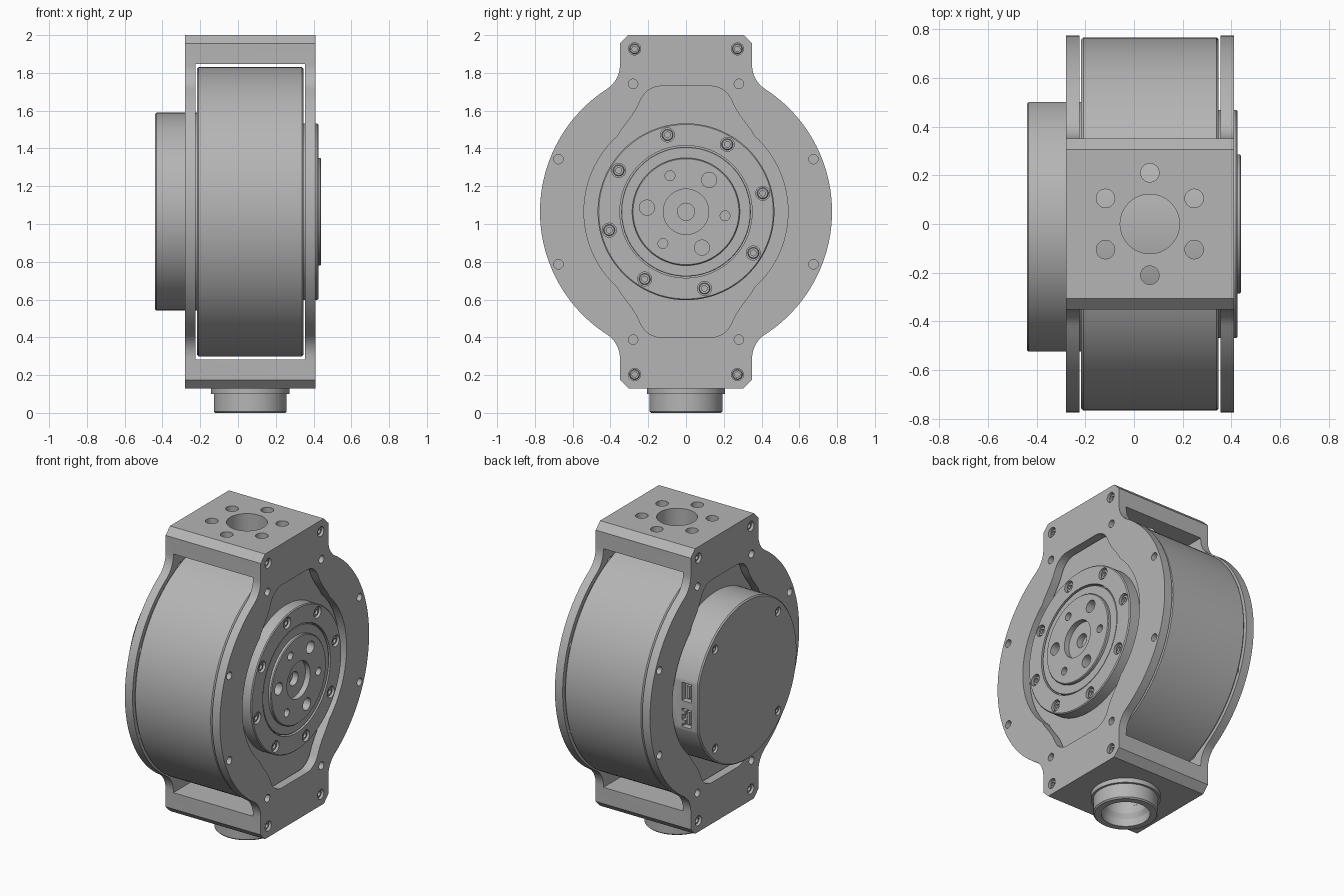
import bpy, bmesh
from math import sin, cos, pi, radians, sqrt, atan2
from mathutils import Vector

if "Cube" in bpy.data.objects:
    bpy.data.objects.remove(bpy.data.objects["Cube"], do_unlink=True)

metal = bpy.data.materials.new("grey_metal")
metal.use_nodes = True
metal.diffuse_color = (0.46, 0.46, 0.46, 1)
metal.node_tree.nodes["Principled BSDF"].inputs["Base Color"].default_value = (0.46, 0.46, 0.46, 1)

ZC = 1.065                    # height of the motor axis
X0, X1 = -0.285, 0.405        # outer faces of the frame
XM = (X0 + X1) / 2


def finish(name, bm):
    bmesh.ops.recalc_face_normals(bm, faces=bm.faces)
    mesh = bpy.data.meshes.new(name)
    bm.to_mesh(mesh)
    bm.free()
    mesh.materials.append(metal)
    ob = bpy.data.objects.new(name, mesh)
    bpy.context.collection.objects.link(ob)
    return ob


def add_lathe(bm, profile, centre, axis="X", segs=96):
    """Turn (radius, position) points around an axis; start and end at radius 0."""
    rings = []
    for r, t in profile:
        ring = []
        for i in range(segs if r else 1):
            a = 2 * pi * i / segs
            u, v = centre[0] + r * cos(a), centre[1] + r * sin(a)
            ring.append(bm.verts.new((t, u, v) if axis == "X" else (u, v, t)))
        rings.append(ring)
    for a, b in zip(rings, rings[1:]):
        for i in range(segs):
            j = (i + 1) % segs
            quad = [a[i % len(a)], a[j % len(a)], b[j % len(b)], b[i % len(b)]]
            bm.faces.new(list(dict.fromkeys(quad)))


def lathe(name, profile, centre=(0, ZC), axis="X", segs=96):
    bm = bmesh.new()
    add_lathe(bm, profile, centre, axis, segs)
    return finish(name, bm)


def drills(holes, axis="X"):
    """One cutter from (u, v, radius, start, end) cylinders."""
    bm = bmesh.new()
    for u, v, r, a, b in holes:
        add_lathe(bm, [(0, a), (r, a), (r, b), (0, b)], (u, v), axis, 32)
    return finish("cutter", bm)


def prism(name, points, a, b):
    """Extrude a (y, z) outline along x."""
    bm = bmesh.new()
    face = bm.faces.new([bm.verts.new((a, y, z)) for y, z in points])
    out = bmesh.ops.extrude_face_region(bm, geom=[face])["geom"]
    bmesh.ops.translate(bm, vec=(b - a, 0, 0),
                        verts=[g for g in out if isinstance(g, bmesh.types.BMVert)])
    return finish(name, bm)


def box(name, lo, hi):
    return prism(name, [(lo[1], lo[2]), (hi[1], lo[2]), (hi[1], hi[2]), (lo[1], hi[2])], lo[0], hi[0])


def apply(ob, mod):
    bpy.context.view_layer.objects.active = ob
    bpy.ops.object.modifier_apply(modifier=mod.name)


def cut(ob, cutter):
    mod = ob.modifiers.new("cut", "BOOLEAN")
    mod.operation, mod.solver, mod.object = "DIFFERENCE", "EXACT", cutter
    apply(ob, mod)
    bpy.data.objects.remove(cutter, do_unlink=True)


def bevel(ob, width):
    mod = ob.modifiers.new("edge", "BEVEL")
    mod.width, mod.segments, mod.limit_method = width, 1, "ANGLE"
    mod.angle_limit = radians(40)
    apply(ob, mod)


def arc(cy, cz, r, a0, a1, n):
    return [(cy + r * cos(a0 + (a1 - a0) * i / n), cz + r * sin(a0 + (a1 - a0) * i / n))
            for i in range(n + 1)]


def four_way(quarter):
    """Mirror a quarter outline that runs from the top to the y axis."""
    right = quarter + [(y, -z) for y, z in reversed(quarter[:-1])]
    return [(y, ZC + z) for y, z in right + [(-y, z) for y, z in reversed(right)]]


def screw(name, centre, tip, way, r):
    """Socket head screw facing along x in direction way."""
    prof = [(0, -0.02), (r, -0.02), (r, -0.004), (r - 0.004, 0), (r * 0.5, 0),
            (r * 0.5, -0.014), (0, -0.014)]
    lathe(name, [(q, tip + way * t) for q, t in prof], centre, segs=24)


def polar(r, degrees):
    a = radians(degrees)
    return r * cos(a), ZC + r * sin(a)


# Frame: round plates with necks, joined by a block at top and bottom
R, neck, fil, top = 0.773, 0.35, 0.15, 0.935
fy = neck + fil
fz = sqrt((R + fil) ** 2 - fy ** 2)
tangent = atan2(fz, fy)
outline = [(neck - 0.045, top), (neck, top - 0.045)]
outline += arc(fy, fz, fil, pi, pi + tangent, 10) + arc(0, 0, R, tangent, 0, 32)[1:]
frame = prism("frame", four_way(outline), X0, X1)
cut(frame, box("cutter", (-0.229, -1, 0.282), (0.349, 1, 1.848)))

# Lobed opening through both plates
lobe = arc(0.13, 0.545, 0.12, pi / 2, radians(25), 8)
lobe += [(0.26, 0.55), (0.285, 0.51), (0.315, 0.47), (0.345, 0.43)]
lobe += arc(0, 0, 0.54, radians(48), 0, 24)
cut(frame, prism("cutter", four_way(lobe), -0.6, 0.7))

# Plate holes and recessed corner screws
mount = [(sy * y, ZC + sz * z) for y, z in ((0.28, 0.677), (0.675, 0.278))
         for sy in (-1, 1) for sz in (-1, 1)]
corner = [(sy * 0.272, ZC + sz * 0.862) for sy in (-1, 1) for sz in (-1, 1)]
holes = []
for face, way in ((X0, -1), (X1, 1)):
    a, b = sorted((face - way * 0.1, face + way * 0.1))
    holes += [(y, z, 0.025, a, b) for y, z in mount]
    a, b = sorted((face - way * 0.03, face + way * 0.1))
    holes += [(y, z, 0.032, a, b) for y, z in corner]
    for y, z in corner:
        screw("corner_screw", (y, z), face - way * 0.012, way, 0.027)
cut(frame, drills(holes))

# Central bore and bolt circle in the top, bore in the bottom
holes = [(XM, 0, 0.122, 1.8, 2.1), (XM, 0, 0.13, 0.05, 0.35)]
for k in range(6):
    a = radians(90 + 60 * k)
    holes.append((XM + 0.21 * cos(a), 0.21 * sin(a), 0.038, 1.8, 2.1))
cut(frame, drills(holes, "Z"))

# Hollow spigot under the frame
spigot = lathe("spigot", [(0, 0.14), (0.207, 0.14), (0.207, 0.1), (0.193, 0.1), (0.193, 0.008),
                          (0.185, 0), (0, 0)], (XM, 0), "Z")
cut(spigot, lathe("cutter", [(0, -0.05), (0.145, -0.05), (0.145, 0.05), (0.13, 0.08),
                             (0.13, 0.2), (0, 0.2)], (XM, 0), "Z"))

# Motor drum with bolted flange and stepped output hub
motor = lathe("motor_drum", [
    (0, -0.222), (0.757, -0.222), (0.766, -0.213), (0.766, 0.333), (0.757, 0.342),
    (0.468, 0.342), (0.468, 0.414), (0.462, 0.42), (0.35, 0.42), (0.35, 0.38),
    (0.343, 0.38), (0.343, 0.412), (0.34, 0.415), (0.285, 0.415), (0.285, 0.43),
    (0.28, 0.435), (0.12, 0.435), (0.12, 0.4), (0.045, 0.4), (0.045, 0.36), (0, 0.36)], segs=128)
bolts = [polar(0.418, 13.5 + 45 * k) for k in range(8)]
holes = [(y, z, 0.037, 0.385, 0.5) for y, z in bolts]
for k in range(3):
    holes.append((*polar(0.208, 54 + 120 * k), 0.04, 0.37, 0.5))
    holes.append((*polar(0.208, -6 + 120 * k), 0.026, 0.37, 0.5))
cut(motor, drills(holes))
for b in bolts:
    screw("flange_bolt", b, 0.41, 1, 0.03)

# Electronics cover with a flat side
flat = 0.5
rim = [(min(y, flat), z) for y, z in arc(0, ZC, 0.524, 0, 2 * pi, 96)[:-1]]
a = sqrt(0.524 ** 2 - flat ** 2)
rim = [p for p in rim if p[0] < flat - 0.001]
rim = [(flat, ZC + a)] + rim + [(flat, ZC - a)]
cover = prism("rear_cover", rim, -0.445, -0.215)
bevel(cover, 0.008)
corners = [polar(0.46, 45 + 90 * k) for k in range(4)]
cut(cover, drills([(y, z, 0.028, -0.5, -0.425) for y, z in corners]))
for c in corners:
    screw("cover_screw", c, -0.436, -1, 0.022)

# Two sockets with contacts in the flat side
for z in (ZC - 0.085, ZC + 0.085):
    cut(cover, box("cutter", (-0.395, flat - 0.04, z - 0.06), (-0.325, flat + 0.1, z + 0.06)))
    box("socket_core", (-0.375, flat - 0.045, z - 0.04), (-0.355, flat - 0.008, z + 0.04))
for dz in (-0.03, 0.03):
    z = ZC - 0.085 + dz
    box("contact", (-0.345, flat - 0.045, z - 0.012), (-0.325, flat - 0.004, z + 0.012))

# Smooth shading with crisp edges
bpy.ops.object.select_all(action="DESELECT")
for ob in bpy.context.collection.objects:
    if ob.type == "MESH":
        ob.select_set(True)
        bpy.context.view_layer.objects.active = ob
bpy.ops.object.shade_smooth_by_angle(angle=radians(25))

# Centre the assembly on x and y and stand it on the ground
pts = [ob.matrix_world @ Vector(c) for ob in bpy.context.selected_objects for c in ob.bound_box]
shift = Vector([-(min(p[i] for p in pts) + max(p[i] for p in pts)) / 2 for i in (0, 1)]
               + [-min(p.z for p in pts)])
for ob in bpy.context.selected_objects:
    ob.location += shift
